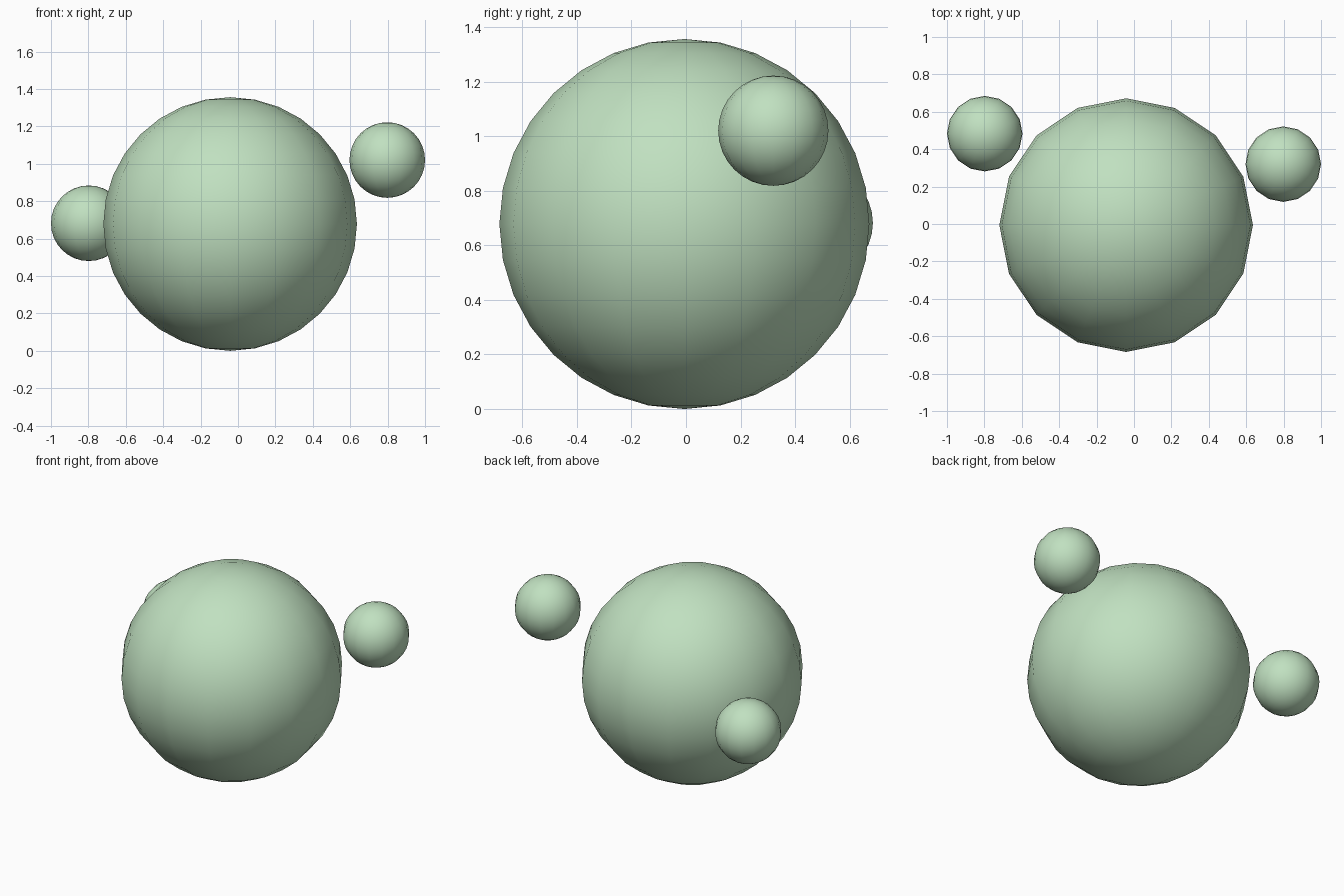
import bpy

if "Cube" in bpy.data.objects:
    bpy.data.objects.remove(bpy.data.objects["Cube"])


def ball(name, centre, radius):
    # Low-poly UV sphere with smooth shading
    bpy.ops.mesh.primitive_uv_sphere_add(segments=16, ring_count=16,
                                         radius=radius, location=centre)
    ob = bpy.context.object
    ob.name = name
    bpy.ops.object.shade_smooth()
    mat = bpy.data.materials.get("pale_green") or bpy.data.materials.new("pale_green")
    mat.diffuse_color = (0.53, 0.75, 0.53, 1)
    mat.use_nodes = True
    mat.node_tree.nodes["Principled BSDF"].inputs["Base Color"].default_value = mat.diffuse_color
    ob.data.materials.append(mat)
    return ob


# Large central ball
ball("large_ball", (-0.042, -0.006, 0.678), 0.678)

# Two small satellite balls
ball("small_ball_right", (0.798, 0.32, 1.02), 0.202)
ball("small_ball_left", (-0.798, 0.483, 0.682), 0.202)
